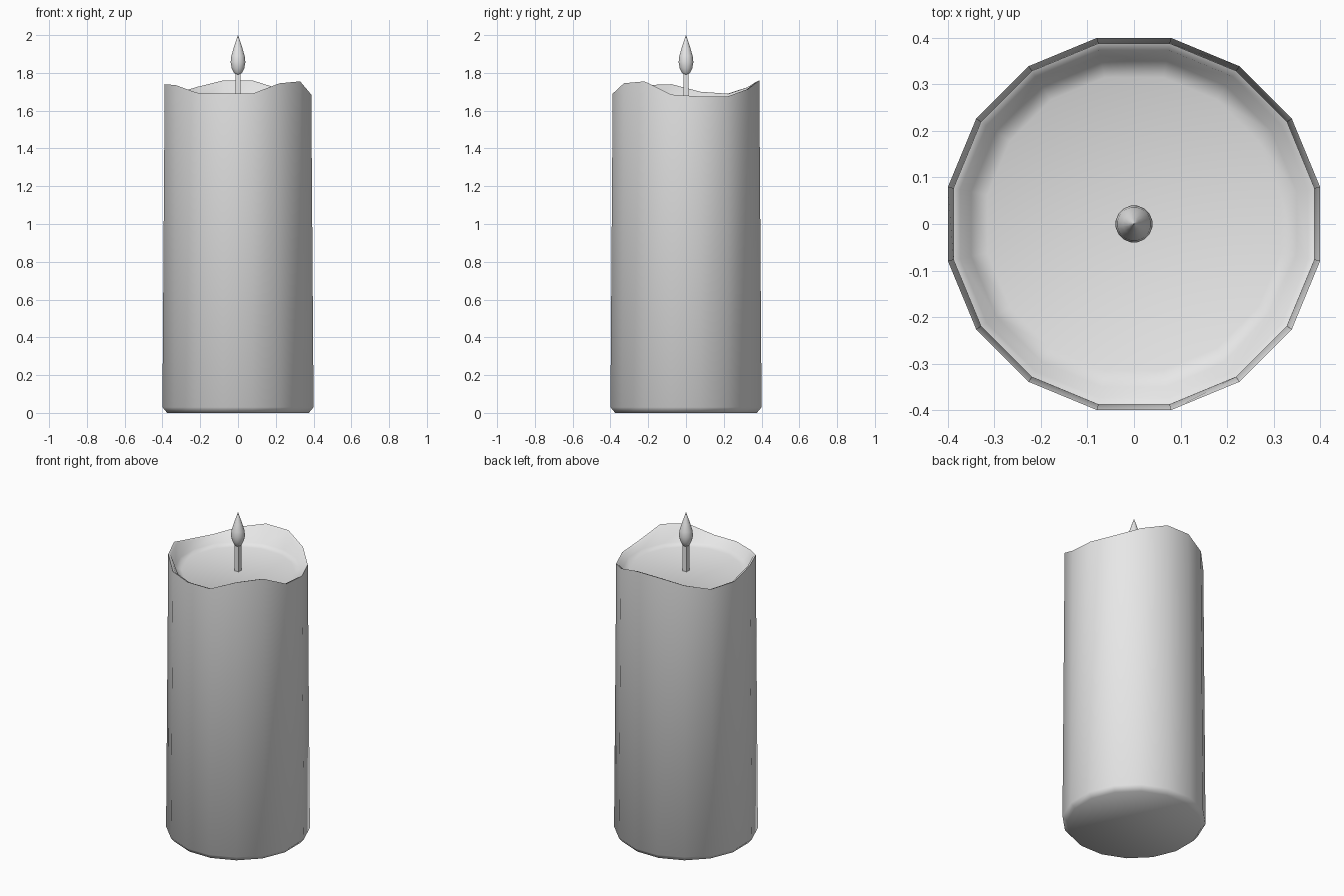
import bpy, bmesh, math

cube = bpy.data.objects.get("Cube")
if cube:
    bpy.data.objects.remove(cube, do_unlink=True)

# One plain wax-grey colour
mat = bpy.data.materials.new("pale_grey")
mat.use_nodes = True
GREY = (0.8, 0.8, 0.8, 1)
mat.diffuse_color = GREY
mat.node_tree.nodes["Principled BSDF"].inputs["Base Color"].default_value = GREY


def finish(name, bm, angle=None):
    """Turn a bmesh into a named, coloured object."""
    bmesh.ops.recalc_face_normals(bm, faces=bm.faces)
    mesh = bpy.data.meshes.new(name)
    bm.to_mesh(mesh)
    bm.free()
    mesh.materials.append(mat)
    obj = bpy.data.objects.new(name, mesh)
    bpy.context.collection.objects.link(obj)
    if angle:
        bpy.ops.object.select_all(action="DESELECT")
        obj.select_set(True)
        bpy.context.view_layer.objects.active = obj
        bpy.ops.object.shade_smooth_by_angle(angle=math.radians(angle))
    return obj


def loft(bm, rings, sides):
    """Skin rings of (radius, height function of side index); cap both ends."""
    step = 2 * math.pi / sides
    loops = []
    for r, height in rings:
        loops.append([bm.verts.new((r * math.cos((i + 0.5) * step),
                                    r * math.sin((i + 0.5) * step),
                                    height(i))) for i in range(sides)])
    for a, b in zip(loops, loops[1:]):
        for i in range(sides):
            j = (i + 1) % sides
            bm.faces.new((a[i], a[j], b[j], b[i]))
    bm.faces.new(loops[0][::-1])
    bm.faces.new(loops[-1])


def level(z):
    return lambda i: z


# Candle body: tapered 16-sided shell with a melted wavy rim and a wax pool
SIDES = 16
RIM = [1.675, 1.675, 1.715, 1.76, 1.76, 1.725, 1.69, 1.70,
       1.74, 1.735, 1.695, 1.69, 1.69, 1.745, 1.755, 1.685]
POOL = 1.635
K = 1 / math.cos(math.pi / SIDES)   # flat-to-flat width to corner radius


def rim(offset):
    return lambda i: RIM[i] + offset


bm = bmesh.new()
loft(bm, [(0.375 * K, level(0)),
          (0.40 * K, level(0.03)),
          (0.388 * K, rim(0)),
          (0.374 * K, rim(-0.006)),
          (0.350 * K, level(POOL + 0.015)),
          (0.315 * K, level(POOL))], SIDES)
finish("candle_body", bm, 60)

# Wick: thin square post
bm = bmesh.new()
loft(bm, [(0.0195, level(POOL - 0.01)), (0.0195, level(1.81))], 4)
finish("wick", bm)

# Flame: teardrop
bm = bmesh.new()
FLAME = [(0.012, 1.79), (0.022, 1.80), (0.034, 1.825), (0.040, 1.857),
         (0.036, 1.89), (0.024, 1.93), (0.012, 1.966), (0.0005, 2.0)]
loft(bm, [(r, level(z)) for r, z in FLAME], 16)
finish("flame", bm, 60)
